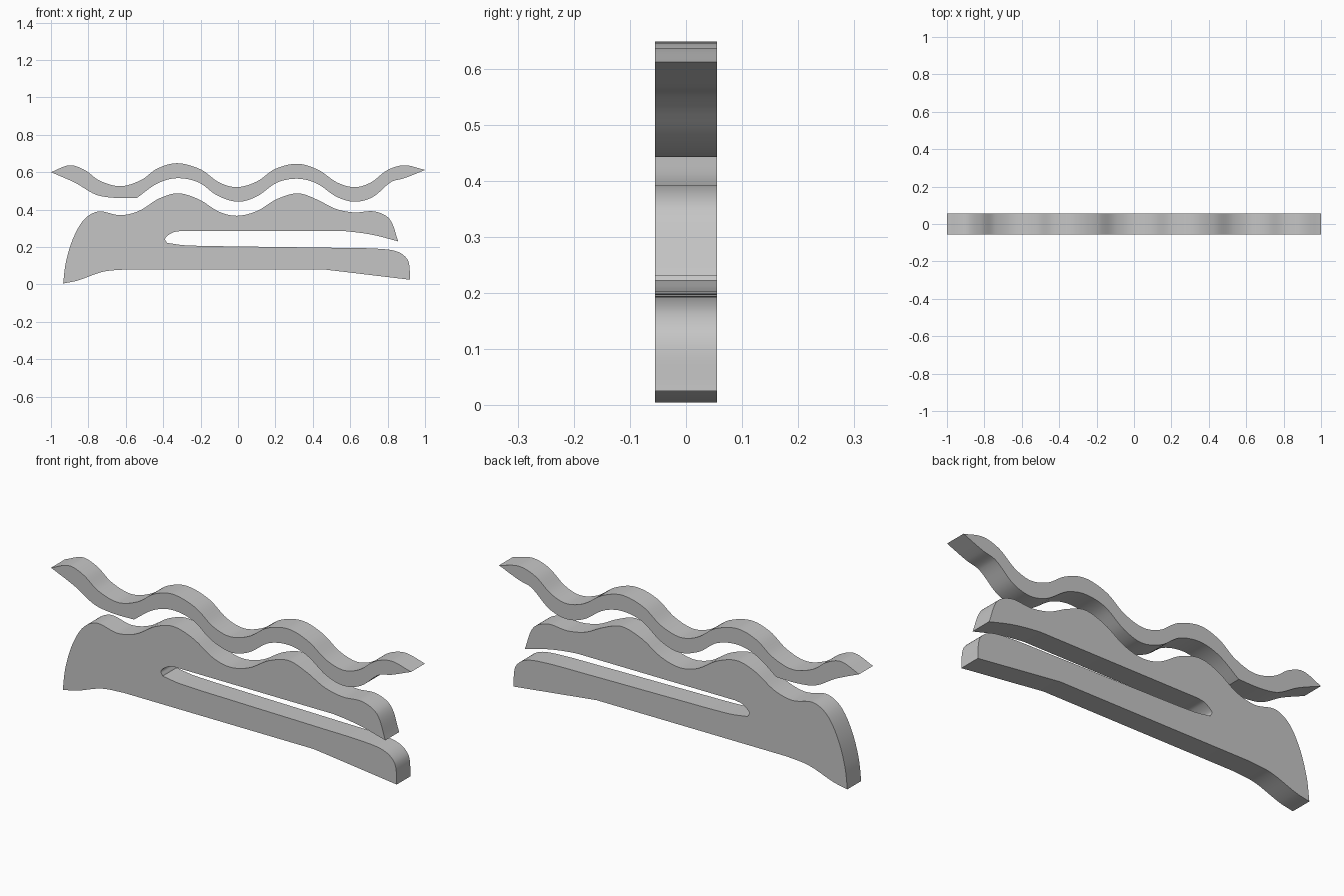
import bpy
import bmesh
import math
from mathutils import Vector

HALF_DEPTH = 0.055
STEPS = 8

default_cube = bpy.data.objects.get("Cube")
if default_cube:
    bpy.data.objects.remove(default_cube, do_unlink=True)

grey = bpy.data.materials.new("plain_grey")
grey.use_nodes = True
colour = (0.56, 0.56, 0.56, 1)
grey.diffuse_color = colour
grey.node_tree.nodes["Principled BSDF"].inputs["Base Color"].default_value = colour


def smooth_run(coords):
    """Flowing curve through the points, without its last point."""
    points = [Vector(c) for c in coords]
    if len(points) == 2:
        return points[:1]
    last = len(points) - 1
    tangents = []
    for i, point in enumerate(points):
        before, after = points[max(i - 1, 0)], points[min(i + 1, last)]
        length = (after - point).length + (point - before).length
        tangents.append((after - before) / length)
    curve = []
    for i in range(last):
        start, end = points[i], points[i + 1]
        span = (end - start).length
        for step in range(STEPS):
            t = step / STEPS
            ease = t * t * (3 - 2 * t)
            leave = t * (1 - t) ** 2
            arrive = t * t * (t - 1)
            curve.append(start.lerp(end, ease)
                         + span * (leave * tangents[i] + arrive * tangents[i + 1]))
    return curve


def make_plate(name, runs):
    """Extrude a closed outline; every run ends at a corner shared with the next."""
    outline = []
    for i, run in enumerate(runs):
        outline += smooth_run(run + [runs[(i + 1) % len(runs)][0]])
    bm = bmesh.new()
    face = bm.faces.new([bm.verts.new((p.x, -HALF_DEPTH, p.y)) for p in outline])
    extruded = bmesh.ops.extrude_face_region(bm, geom=[face], use_keep_orig=True)
    moved = [v for v in extruded["geom"] if isinstance(v, bmesh.types.BMVert)]
    bmesh.ops.translate(bm, verts=moved, vec=(0, 2 * HALF_DEPTH, 0))
    bmesh.ops.recalc_face_normals(bm, faces=bm.faces[:])
    mesh = bpy.data.meshes.new(name)
    bm.to_mesh(mesh)
    bm.free()
    mesh.materials.append(grey)
    plate = bpy.data.objects.new(name, mesh)
    bpy.context.collection.objects.link(plate)
    bpy.ops.object.select_all(action="DESELECT")
    plate.select_set(True)
    bpy.context.view_layer.objects.active = plate
    bpy.ops.object.shade_smooth_by_angle(angle=math.radians(30))


# Wavy upper strip
strip_top = [(-1, .6), (-.9, .637), (-.82, .612), (-.74, .555), (-.63, .525),
             (-.52, .557), (-.43, .62), (-.325, .648), (-.2, .615), (-.1, .545),
             (-.005, .52), (.1, .55), (.2, .618), (.32, .645), (.43, .612),
             (.53, .545), (.625, .52), (.71, .545), (.8, .612), (.89, .637)]
strip_bottom = [(1, .612), (.89, .568), (.82, .548), (.72, .467), (.625, .442),
                (.53, .467), (.42, .54), (.32, .565), (.21, .545), (.1, .47),
                (0, .442), (-.11, .475), (-.21, .545), (-.325, .568),
                (-.43, .54)]
strip_end = [(-.54, .463), (-.66, .463), (-.76, .48), (-.87, .543)]
make_plate("wavy_strip", [strip_top, strip_bottom, strip_end])

# Clip body: humped upper jaw, slot and lower jaw
back_and_humps = [(-.935, .005), (-.92, .12), (-.88, .25), (-.82, .35),
                  (-.745, .39), (-.63, .37), (-.53, .393), (-.42, .46),
                  (-.32, .487), (-.21, .455), (-.1, .388), (-.005, .367),
                  (.1, .392), (.21, .457), (.32, .487), (.42, .455),
                  (.52, .405), (.62, .385), (.73, .39), (.81, .35)]
jaw_underside = [(.857, .23), (.72, .265), (.58, .284)]
slot_roof = [(.5, .285)]
slot_end = [(-.31, .285), (-.35, .277), (-.39, .245)]
slot_floor = [(-.38, .222), (-.28, .209), (0, .203), (.5, .196), (.76, .19),
              (.86, .172), (.91, .125)]
make_plate("clip_body", [back_and_humps, jaw_underside, slot_roof, slot_end,
                         slot_floor, [(.92, .025)], [(.46, .08)],
                         [(-.6, .08), (-.72, .068), (-.86, .02)]])
